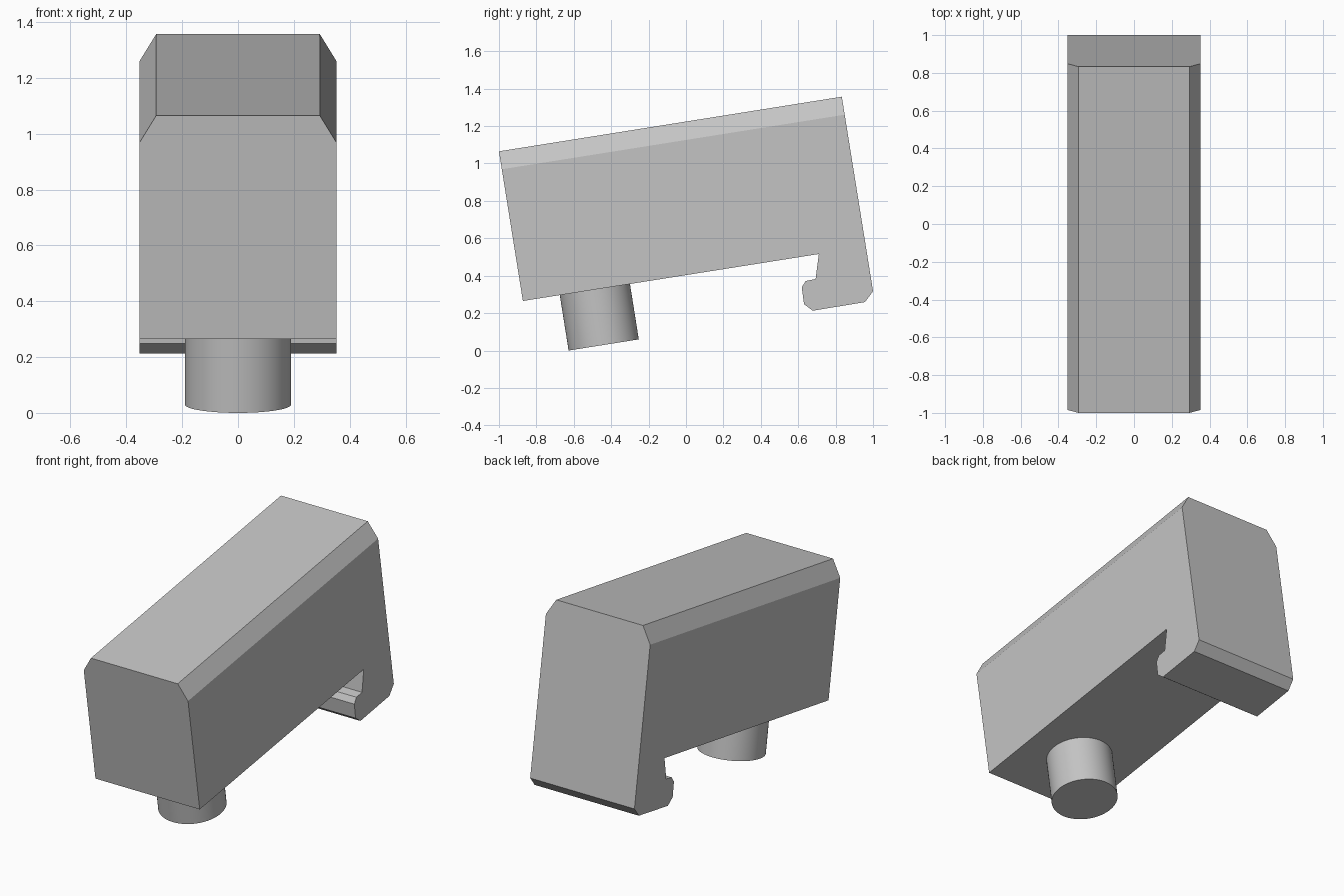
import bpy, bmesh, math
from mathutils import Vector, Matrix

cube = bpy.data.objects.get("Cube")
if cube:
    bpy.data.objects.remove(cube, do_unlink=True)

TILT = math.radians(9.04)
HALF_WIDTH = 0.352
CHAMFER_X, CHAMFER_DROP = 0.059, 0.097
tilt = Matrix.Rotation(TILT, 4, 'X')

grey = bpy.data.materials.new("plain_grey")
grey.use_nodes = True
colour = (0.55, 0.55, 0.55, 1)
grey.diffuse_color = colour
grey.node_tree.nodes["Principled BSDF"].inputs["Base Color"].default_value = colour


def add_object(name, bm):
    bmesh.ops.recalc_face_normals(bm, faces=bm.faces)
    mesh = bpy.data.meshes.new(name)
    bm.to_mesh(mesh)
    bm.free()
    mesh.materials.append(grey)
    obj = bpy.data.objects.new(name, mesh)
    bpy.context.collection.objects.link(obj)
    return obj


# Housing with rear hook: side profile (y, z) extruded across the width
profile = [(-1, 1.065), (0.833, 1.357), (1, 0.317), (0.957, 0.259),
           (0.678, 0.213), (0.631, 0.248), (0.619, 0.338), (0.64, 0.372),
           (0.693, 0.382), (0.71, 0.516), (-0.872, 0.265)]
bm = bmesh.new()
side = bm.faces.new([bm.verts.new((-HALF_WIDTH, y, z)) for y, z in profile])
ext = bmesh.ops.extrude_face_region(bm, geom=[side], use_keep_orig=True)
moved = [g for g in ext["geom"] if isinstance(g, bmesh.types.BMVert)]
bmesh.ops.translate(bm, verts=moved, vec=(2 * HALF_WIDTH, 0, 0))

# Chamfers along both long top edges
top_front = Vector((0, *profile[0]))
for s in (-1, 1):
    normal = tilt.to_3x3() @ Vector((s * CHAMFER_DROP, 0, CHAMFER_X))
    point = top_front + Vector((s * (HALF_WIDTH - CHAMFER_X), 0, 0))
    bmesh.ops.bisect_plane(bm, geom=bm.verts[:] + bm.edges[:] + bm.faces[:],
                           plane_co=point, plane_no=normal, clear_outer=True)
    rim = [e for e in bm.edges if e.is_boundary]
    bmesh.ops.holes_fill(bm, edges=rim, sides=0)
add_object("housing_with_hook", bm)

# Round peg standing out of the underside
LENGTH, RADIUS = 0.4, 0.19
bm = bmesh.new()
bmesh.ops.create_cone(bm, cap_ends=True, segments=64, radius1=RADIUS,
                      radius2=RADIUS, depth=LENGTH,
                      matrix=Matrix.Translation((0, 0, LENGTH / 2)))
bmesh.ops.transform(bm, verts=bm.verts, matrix=Matrix.Translation((0, -0.44, RADIUS * math.sin(TILT))) @ tilt)
peg = add_object("round_peg", bm)
bpy.ops.object.select_all(action='DESELECT')
peg.select_set(True)
bpy.context.view_layer.objects.active = peg
bpy.ops.object.shade_smooth_by_angle(angle=math.radians(30))
